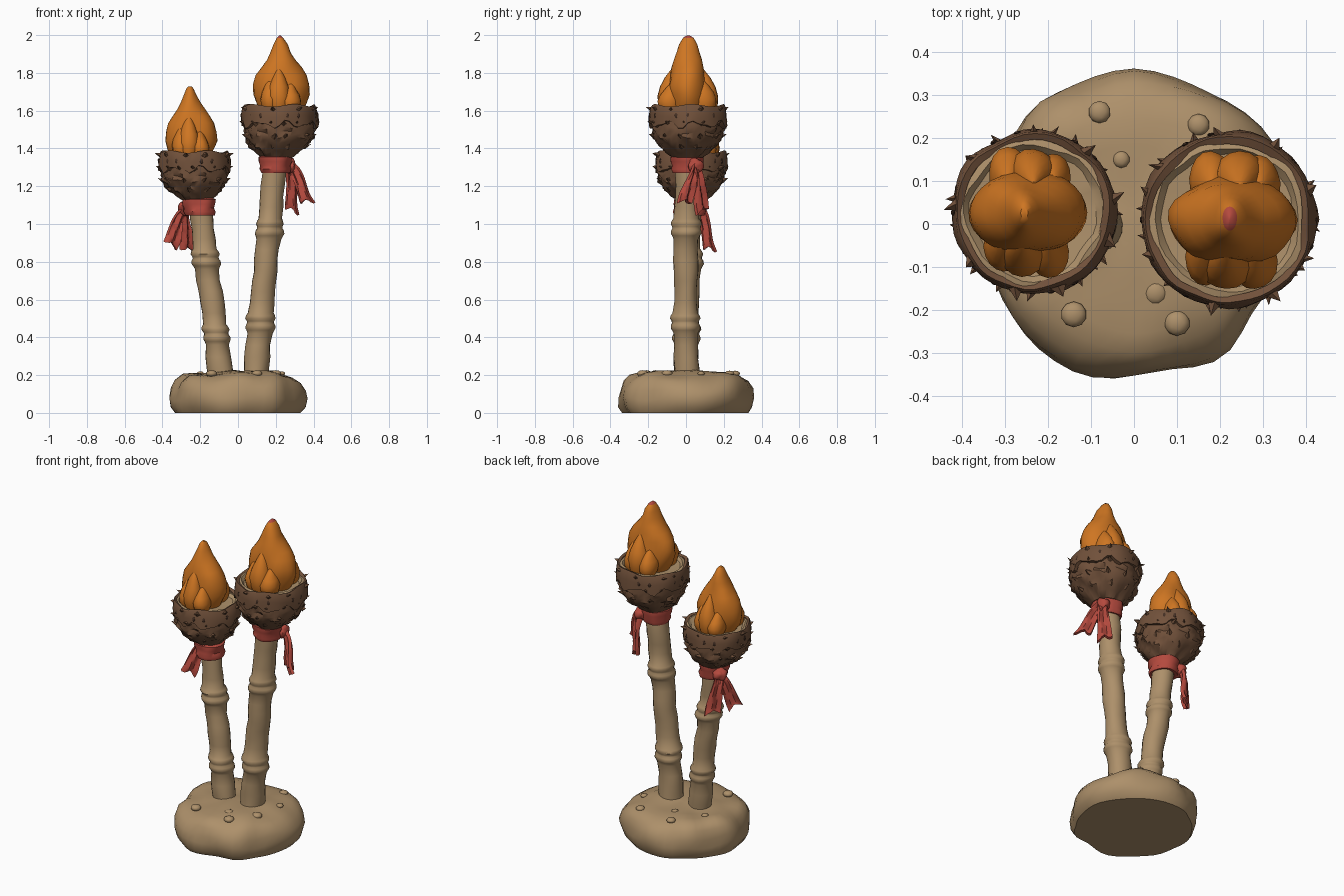
import bpy, bmesh, math, random
from mathutils import Vector, noise

if "Cube" in bpy.data.objects:
    bpy.data.objects.remove(bpy.data.objects["Cube"])

random.seed(4)


def material(name, rgb):
    m = bpy.data.materials.new(name)
    m.diffuse_color = (*rgb, 1)
    m.use_nodes = True
    m.node_tree.nodes["Principled BSDF"].inputs["Base Color"].default_value = m.diffuse_color
    return m


TAN = material("tan bamboo and stone", (0.42, 0.28, 0.145))
BROWN = material("brown woven bowl", (0.165, 0.082, 0.043))
DARK = material("dark brown gaps", (0.06, 0.03, 0.018))
ORANGE = material("orange flame", (0.62, 0.18, 0.016))
RED = material("red cloth", (0.46, 0.068, 0.048))


def finish(name, bm, mats, angle=40):
    bmesh.ops.recalc_face_normals(bm, faces=bm.faces)
    me = bpy.data.meshes.new(name)
    bm.to_mesh(me)
    bm.free()
    ob = bpy.data.objects.new(name, me)
    bpy.context.collection.objects.link(ob)
    for m in mats:
        me.materials.append(m)
    me.shade_smooth()
    me.set_sharp_from_angle(angle=math.radians(angle))
    return ob


def loft(bm, rings, n=32, rough=0.0, freq=8, caps=True, shape=None):
    """Skin of elliptical rings (x, y, z, rx, ry), roughened by noise."""
    rows = []
    for k, (x, y, z, rx, ry) in enumerate(rings):
        row = []
        for i in range(n):
            a = math.tau * i / n
            d = Vector((math.cos(a), math.sin(a), 0))
            p = Vector((x + rx * d.x, y + ry * d.y, z))
            if shape:
                p = shape(p, d, a, k)
            p += d * noise.noise(p * freq) * rough
            row.append(bm.verts.new(p))
        rows.append(row)
    strips = []
    for r0, r1 in zip(rows, rows[1:]):
        strips.append([bm.faces.new((r0[i], r0[(i + 1) % n], r1[(i + 1) % n], r1[i]))
                       for i in range(n)])
    if caps:
        bm.faces.new(rows[0][::-1])
        bm.faces.new(rows[-1])
    return strips


# rough stone base with a domed top
def uneven(p, d, a, k):
    if k > 1:
        p.z += 0.022 * noise.noise(p * 7)
    return p


bm = bmesh.new()
loft(bm, [(0, 0, z, r, r) for r, z in
          [(0.33, 0), (0.352, 0.03), (0.358, 0.075), (0.35, 0.12), (0.33, 0.165), (0.295, 0.195),
           (0.25, 0.207), (0.19, 0.215), (0.12, 0.218), (0.04, 0.22)]], 48, 0.025, 6, shape=uneven)
finish("stone_base", bm, [TAN])

# pebbles set into the top of the base
bm = bmesh.new()
for x, y, r in [(-0.14, -0.21, 0.03), (0.1, -0.23, 0.03), (0.15, 0.23, 0.026), (-0.08, 0.26, 0.026),
                (0.05, -0.16, 0.03), (-0.2, 0.1, 0.02), (0.2, -0.1, 0.03), (0.0, -0.11, 0.02),
                (0.23, 0.08, 0.02), (-0.03, 0.15, 0.02)]:
    geo = bmesh.ops.create_icosphere(bm, subdivisions=2, radius=r)
    for v in geo["verts"]:
        v.co = Vector((v.co.x + x, v.co.y + y, v.co.z * 0.6 + 0.208))
finish("base_pebbles", bm, [TAN])


def bamboo(name, path, knots):
    """Pole along (x, y, z, r), with a double ridge at each knot height."""
    def at(z):
        for a, b in zip(path, path[1:]):
            if z <= b[2] or b is path[-1]:
                t = (z - a[2]) / (b[2] - a[2])
                return [a[i] + (b[i] - a[i]) * t for i in range(4)]
    ridge = [(-0.06, 0), (-0.042, 0.007), (-0.032, 0.013), (-0.015, 0.011), (-0.004, 0.004),
             (0.006, 0.005), (0.02, 0.013), (0.034, 0.009), (0.05, 0)]
    zs = {path[0][2]: 0, path[-1][2]: 0}
    for k in knots:
        zs.update({k + dz: dr for dz, dr in ridge})
    stops = sorted(zs)
    for a, b in zip(stops, stops[1:]):
        steps = int((b - a) / 0.05)
        for i in range(1, steps):
            zs[a + (b - a) * i / steps] = 0
    rings = []
    for z in sorted(zs):
        x, y, _, r = at(z)
        rings.append((x, y, z, r + zs[z], r + zs[z]))
    bm = bmesh.new()
    loft(bm, rings, 20, 0.014, 9)
    finish(name, bm, [TAN], 50)


bamboo("tall_bamboo_pole", [(0.093, 0, 0.17, 0.068), (0.117, 0, 0.48, 0.064),
                            (0.167, 0, 0.98, 0.064), (0.197, 0.005, 1.38, 0.06)], [0.48, 0.98])
bamboo("short_bamboo_pole", [(-0.09, 0, 0.17, 0.065), (-0.117, 0.005, 0.42, 0.063),
                             (-0.17, 0.012, 0.82, 0.063), (-0.207, 0.02, 1.18, 0.058)], [0.42, 0.82])


def bowl(side, cx, cy, z0, s, neck):
    """Woven bowl: body, jagged rim band, thorns and dark gaps."""
    def lumpy(p, d, a, k):
        if 0 < k < 7:
            p += d * 0.009 * math.sin(9 * a + 2.2 * k)
            p.z += 0.008 * math.sin(7 * a + k)
        return p
    bm = bmesh.new()
    prof = [(0.085, -0.01), (0.115, 0.02), (0.15, 0.05), (0.168, 0.075), (0.187, 0.1), (0.188, 0.125),
            (0.195, 0.15), (0.19, 0.19), (0.188, 0.258), (0.172, 0.262), (0.158, 0.245), (0.05, 0.235)]
    rings = []
    for r, z in prof:
        t = max(0, 1 - z / 0.1)
        rings.append((cx + (neck - cx) * t * 0.6, cy, z0 + z * s, r * s, r * s))
    strips = loft(bm, rings, 36, 0.012, 14, shape=lumpy)
    for strip in strips[8:]:
        for f in strip:
            f.material_index = 1
    bm.faces.ensure_lookup_table()
    bm.faces[-1].material_index = 1
    finish(side + "_bowl", bm, [BROWN, TAN], 35)

    def jagged(p, d, a, k):
        if k < 2:
            p.z += 0.016 * s * (math.sin(8 * a) + 0.6 * math.sin(13 * a + 1))
        else:
            p.z += 0.007 * math.sin(5 * a + 1)
        return p
    bm = bmesh.new()
    loft(bm, [(cx, cy, z0 + z * s, r * s, r * s) for r, z in
              [(0.183, 0.165), (0.207, 0.168), (0.207, 0.215), (0.199, 0.262), (0.194, 0.27),
               (0.178, 0.262)]], 48, 0.01, 12, False, jagged)
    finish(side + "_bowl_rim", bm, [BROWN], 30)

    # thorns
    bm = bmesh.new()
    for row, (r, z, n) in enumerate([(0.19, 0.17, 13), (0.18, 0.1, 11), (0.14, 0.045, 8), (0.196, 0.245, 9)]):
        for i in range(n):
            a = math.tau * (i + random.uniform(-0.25, 0.25)) / n + row
            d = Vector((math.cos(a), math.sin(a), 0))
            t = Vector((-d.y, d.x, 0))
            c = Vector((cx, cy, z0 + z * s)) + d * r * s
            w = random.uniform(0.012, 0.02)
            up = Vector((0, 0, 1))
            base = [bm.verts.new(c + q) for q in (t * w, up * w, -t * w, -up * w * 0.7)]
            tip = bm.verts.new(c + d * random.uniform(0.022, 0.034) + t * random.uniform(-0.02, 0.02) + up * 0.016)
            for j in range(4):
                bm.faces.new((base[j], base[(j + 1) % 4], tip))
    finish(side + "_bowl_thorns", bm, [BROWN], 20)

    # dark gaps in the weave of the rim
    bm = bmesh.new()
    for i in range(12):
        a = math.tau * (i + 0.4 * (i % 2)) / 12
        d = Vector((math.cos(a), math.sin(a), 0))
        t = Vector((-d.y, d.x, 0))
        c = Vector((cx, cy, z0 + 0.215 * s)) + d * 0.205 * s
        geo = bmesh.ops.create_icosphere(bm, subdivisions=1, radius=1)
        for v in geo["verts"]:
            v.co = c + d * v.co.x * 0.005 + t * v.co.y * 0.009 + Vector((0, 0, v.co.z * 0.016))
    finish(side + "_bowl_gaps", bm, [DARK])


bowl("tall", 0.22, 0.01, 1.362, 0.985, 0.2)
bowl("short", -0.232, 0.027, 1.135, 0.92, -0.208)


def flame(side, cx, cy, z0, s, lean, tip_mat):
    """Teardrop flame with smaller licks on its front and back."""
    bm = bmesh.new()
    body = [(0.0, 0.105, 0.085), (0.04, 0.13, 0.095), (0.09, 0.146, 0.1), (0.14, 0.146, 0.1),
            (0.19, 0.132, 0.093), (0.23, 0.108, 0.084), (0.27, 0.078, 0.072), (0.31, 0.053, 0.058),
            (0.35, 0.036, 0.046), (0.385, 0.02, 0.03), (0.398, 0.008, 0.012)]
    loft(bm, [(cx + lean * max(0, z - 0.15) / 0.25, cy, z0 + z * s, rx * s, ry * s)
              for z, rx, ry in body], 28, 0.012, 11)
    lick = [(0, 0.75, 0), (0.15, 0.95, 0), (0.35, 1, 0), (0.55, 0.85, 0.05), (0.75, 0.55, 0.12),
            (0.9, 0.28, 0.2), (1, 0.06, 0.25)]
    for f in (-1, 1):
        for dx, dy, w, h in [(0.015 * f, 0.095, 0.06, 0.235), (-0.05 * f, 0.095, 0.05, 0.16),
                             (0.06 * f, 0.085, 0.048, 0.185)]:
            loft(bm, [(cx + (dx + 0.0) * s, cy + f * (dy - 0.05 * b * 2) * s,
                       z0 + h * t * s, w * q * s, 0.064 * q * s) for t, q, b in lick], 16, 0.008, 14)
    for face in bm.faces:
        if tip_mat and face.calc_center_median().z > z0 + 0.386 * s:
            face.material_index = 1
    finish(side + "_flame", bm, [ORANGE, RED], 45)


flame("tall", 0.23, 0.01, 1.595, 1.015, -0.008, True)
flame("short", -0.247, 0.027, 1.355, 0.94, -0.008, False)


def ribbon(bm, pts, widths, across):
    """Creased cloth strip with a notched end and real thickness."""
    pts = [Vector(p) for p in pts]
    across = Vector(across).normalized()
    n, m = 12, 6
    grid = []
    for i in range(n + 1):
        u = i / n
        a, b, c, d = pts
        p = a * (1 - u) ** 3 + b * 3 * u * (1 - u) ** 2 + c * 3 * u * u * (1 - u) + d * u ** 3
        w = widths[0] + (widths[1] - widths[0]) * u
        tan = ((b - a) * (1 - u) ** 2 + (c - b) * 2 * u * (1 - u) + (d - c) * u * u).normalized()
        out = tan.cross(across).normalized()
        row = []
        for j in range(m + 1):
            v = j / m * 2 - 1
            q = p + across * v * w / 2 + out * 0.009 * math.sin(v * 4.5 + u * 4)
            if i == n:
                q += tan * 0.025 * (abs(v) - 0.5 + 0.4 * v)
            row.append((q + out * 0.009, q - out * 0.009))
        grid.append([(bm.verts.new(x), bm.verts.new(y)) for x, y in row])
    for i in range(n):
        for j in range(m):
            quad = [grid[i][j], grid[i + 1][j], grid[i + 1][j + 1], grid[i][j + 1]]
            bm.faces.new([q[0] for q in quad])
            bm.faces.new([q[1] for q in quad][::-1])
    edge = [grid[i][0] for i in range(n)] + [grid[n][j] for j in range(m)] \
        + [grid[i][m] for i in range(n, 0, -1)] + [grid[0][j] for j in range(m, 0, -1)]
    for e, g in zip(edge, edge[1:] + edge[:1]):
        bm.faces.new((e[0], e[1], g[1], g[0]))


def scarf(side, cx, cy, z, sx, ends):
    """Cloth band, knot and two hanging tails."""
    bm = bmesh.new()
    loft(bm, [(cx, cy, z + dz, r, r) for dz, r in
              [(-0.042, 0.06), (-0.044, 0.076), (-0.025, 0.084), (-0.005, 0.08), (0.015, 0.088),
               (0.04, 0.088), (0.048, 0.07)]], 28, 0.014, 14, False)
    finish(side + "_scarf_band", bm, [RED])
    knot = Vector((cx + sx * 0.072, cy + 0.045, z - 0.005))
    bm = bmesh.new()
    geo = bmesh.ops.create_icosphere(bm, subdivisions=3, radius=0.04)
    for v in geo["verts"]:
        v.co += v.co.normalized() * 0.01 * noise.noise(v.co * 40)
        v.co = knot + v.co
    finish(side + "_scarf_knot", bm, [RED])
    bm = bmesh.new()
    for end, across in ends:
        end = Vector(end)
        mid = knot.lerp(end, 0.4) + Vector((sx * 0.025, 0.02, 0.03))
        low = knot.lerp(end, 0.75) + Vector((-sx * 0.008, -0.005, 0.0))
        ribbon(bm, [knot, mid, low, end], (0.05, 0.088), across)
    finish(side + "_scarf_tails", bm, [RED], 50)


scarf("tall", 0.198, 0.005, 1.315, 1, [((0.365, -0.005, 1.12), (0.7, -0.6, 0.25)),
                                       ((0.285, 0.085, 1.075), (0.7, -0.55, -0.1))])
scarf("short", -0.203, 0.02, 1.09, -1, [((-0.355, 0.03, 0.895), (0.7, 0.6, -0.25)),
                                        ((-0.27, 0.125, 0.87), (0.6, 0.6, 0.1))])
